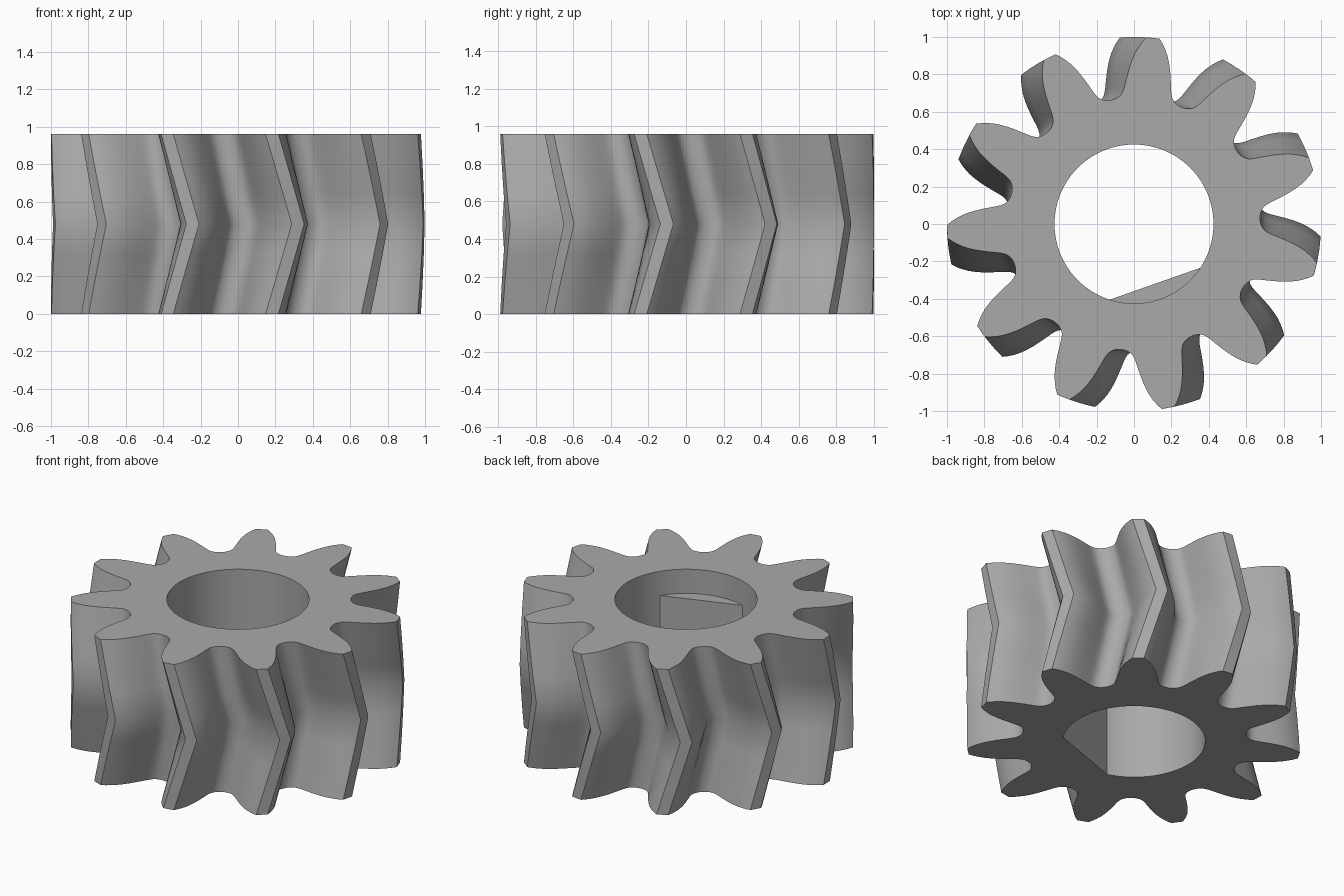
import bpy, bmesh
from math import sin, cos, tau, radians, atan2

if "Cube" in bpy.data.objects:
    bpy.data.objects.remove(bpy.data.objects["Cube"])

TEETH, HEIGHT, BORE = 11, 0.96, 0.425
PITCH = 360 / TEETH
PHASE, TWIST = -79.5, 8.2          # tooth angle at the ends, lead at mid height
LAYERS = 6

steel = bpy.data.materials.new("plain_grey")
steel.use_nodes = True
grey = (0.4, 0.4, 0.4, 1)
steel.diffuse_color = grey
steel.node_tree.nodes["Principled BSDF"].inputs["Base Color"].default_value = grey


def finish(bm, name):
    bmesh.ops.recalc_face_normals(bm, faces=bm.faces)
    mesh = bpy.data.meshes.new(name)
    bm.to_mesh(mesh)
    bm.free()
    mesh.materials.append(steel)
    mesh.shade_smooth()
    mesh.set_sharp_from_angle(angle=radians(38))
    obj = bpy.data.objects.new(name, mesh)
    bpy.context.collection.objects.link(obj)
    return obj


def ring(bm, points, z):
    return [bm.verts.new((x, y, z)) for x, y in points]


def bridge(bm, a, b):
    n = len(a)
    for i in range(n):
        bm.faces.new((a[i], a[(i + 1) % n], b[(i + 1) % n], b[i]))


def polar(r, degrees):
    return r * cos(radians(degrees)), r * sin(radians(degrees))


# Half tooth: radius and half angle from tip land down to the middle of the gap
HALF = [(1.0, 2.0), (0.975, 3.2), (0.95, 4.2), (0.92, 5.3), (0.885, 6.3), (0.85, 7.2),
        (0.81, 8.1), (0.77, 9.0), (0.74, 9.7), (0.72, 10.3), (0.702, 11.1),
        (0.689, 12.2), (0.679, 13.8), (0.675, 15.2)]


def gear_outline(turn):
    points = []
    for t in range(TEETH):
        centre = PHASE + turn + t * PITCH
        points += [polar(r, centre - a) for r, a in reversed(HALF)]
        points += [polar(r, centre + a) for r, a in HALF]
        points.append(polar(0.674, centre + PITCH / 2))
    return points


# Herringbone gear body with a round bore
bm = bmesh.new()
rows = []
for k in range(LAYERS + 1):
    f = k / LAYERS
    rows.append(ring(bm, gear_outline(TWIST * (1 - abs(2 * f - 1))), HEIGHT * f))
for low, high in zip(rows, rows[1:]):
    bridge(bm, low, high)
circle = [polar(BORE, 360 * i / 96) for i in range(96)]
holes = [ring(bm, circle, z) for z in (0, HEIGHT)]
bridge(bm, *holes)
for outer, inner in ((rows[0], holes[0]), (rows[-1], holes[1])):
    edges = [bm.edges.get((loop[i - 1], loop[i])) for loop in (outer, inner) for i in range(len(loop))]
    bmesh.ops.triangle_fill(bm, edges=edges, use_beauty=True)
finish(bm, "gear_body")

# Flat key segment inside the bore, stopping short of the top
START, END, STEPS = 252.2, 326.5, 20
arc = [polar(BORE, START + (END - START) * i / STEPS) for i in range(STEPS + 1)]
bm = bmesh.new()
bottom, top = ring(bm, arc, 0), ring(bm, arc, 0.8)
bridge(bm, bottom, top)
bm.faces.new(bottom)
bm.faces.new(top)
finish(bm, "bore_flat")
